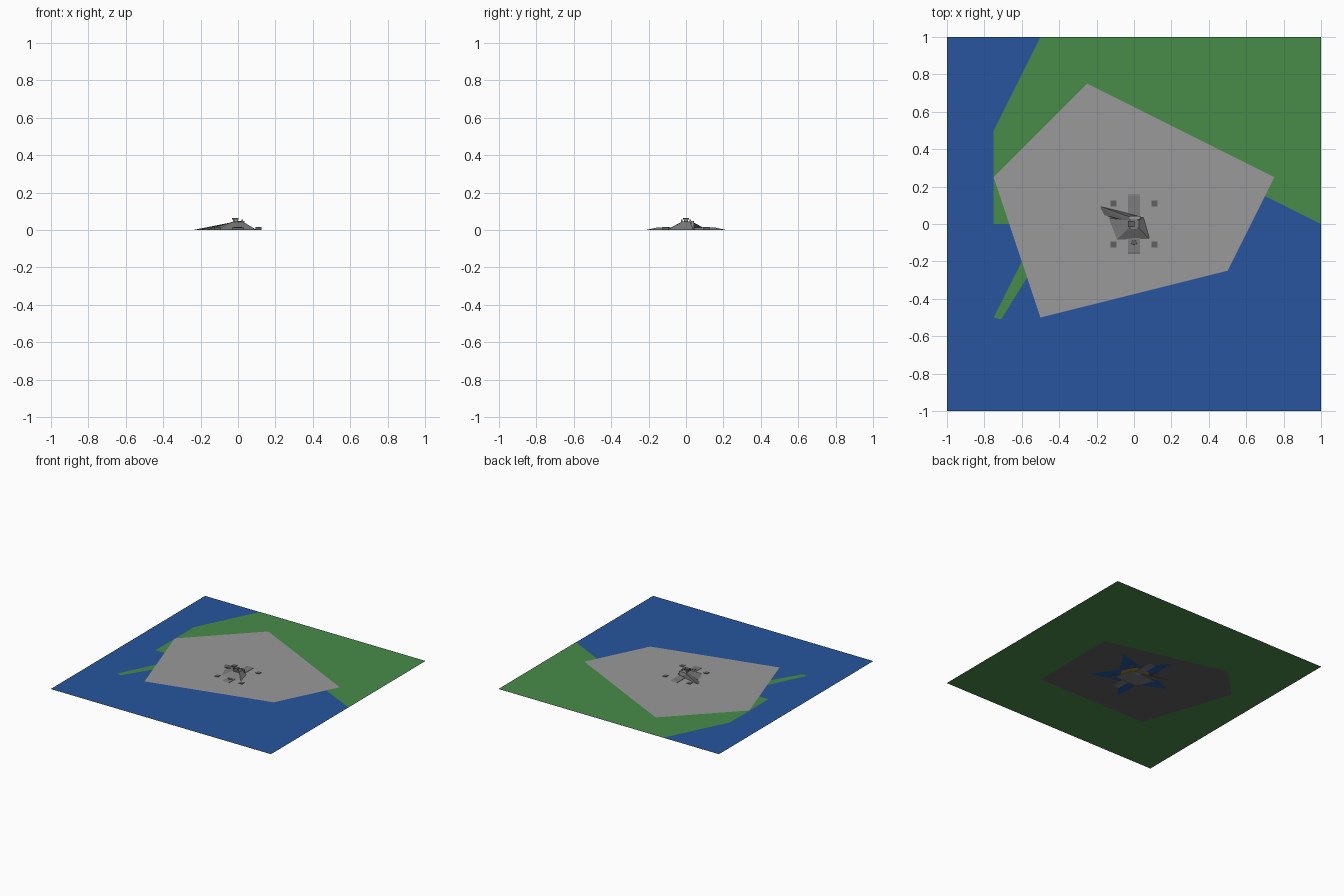
import bpy, bmesh, math

if "Cube" in bpy.data.objects:
    bpy.data.objects.remove(bpy.data.objects["Cube"])

def mat(name, c):
    m = bpy.data.materials.new(name)
    m.diffuse_color = (*c, 1)
    m.use_nodes = True
    m.node_tree.nodes["Principled BSDF"].inputs["Base Color"].default_value = m.diffuse_color
    return m

BLUE = mat("water", (0.02, 0.09, 0.34))
GREEN = mat("grass", (0.065, 0.26, 0.065))
STONE = mat("stone", (0.32, 0.32, 0.32))
DARK = mat("dark_stone", (0.12, 0.12, 0.12))
OCHRE = mat("ochre", (0.4, 0.25, 0.02))
MID = mat("mid_stone", (0.2, 0.2, 0.2))

def mesh(name, verts, faces, m=None, recalc=True):
    me = bpy.data.meshes.new(name)
    me.from_pydata(verts, [], faces)
    if recalc:
        bm = bmesh.new()
        bm.from_mesh(me)
        bmesh.ops.recalc_face_normals(bm, faces=bm.faces)
        bm.to_mesh(me)
        bm.free()
    ob = bpy.data.objects.new(name, me)
    bpy.context.collection.objects.link(ob)
    if m:
        me.materials.append(m)
    return ob

def sheet(name, pts, z, m):
    """Flat polygon facing up."""
    area = sum(a[0] * b[1] - b[0] * a[1] for a, b in zip(pts, pts[1:] + pts[:1]))
    if area < 0:
        pts = pts[::-1]
    return mesh(name, [(x, y, z) for x, y in pts], [list(range(len(pts)))], m, False)

def frustum(name, base, top, z0, z1, m):
    """Solid between two outlines with the same point count."""
    n = len(base)
    v = [(x, y, z0) for x, y in base] + [(x, y, z1) for x, y in top]
    f = [list(range(n)), list(range(n, 2 * n))]
    f += [[i, (i + 1) % n, n + (i + 1) % n, n + i] for i in range(n)]
    return mesh(name, v, f, m)

def rect(cx, cy, hx, hy):
    return [(cx - hx, cy - hy), (cx + hx, cy - hy), (cx + hx, cy + hy), (cx - hx, cy + hy)]

def box(name, cx, cy, hx, hy, z0, z1, m):
    return frustum(name, rect(cx, cy, hx, hy), rect(cx, cy, hx, hy), z0, z1, m)

# stacked map layers
plateau = [(-0.25, 0.75), (-0.75, 0.25), (-0.5, -0.5), (0.5, -0.25), (0.75, 0.25)]
land = [(-0.5, 1), (-0.75, 0.5), (-0.75, 0), (-0.5, 0), (-0.75, -0.5), (-0.71, -0.51),
        (-0.5, -0.17), (-0.25, 0), (0.5, 0.25), (1, 0), (1, 1)]
sheet("seabed", rect(0, 0, 1, 1), 0.006, GREEN)
sheet("sea", rect(0, 0, 1, 1), 0.008, BLUE)
sheet("land", land, 0.0095, GREEN)
sheet("plateau", plateau, 0.012, STONE)

# underside layers
sheet("lower_plateau", [(-0.5, 0.5), (-0.75, 0.25), (-0.5, -0.5), (0.5, -0.5), (0.5, 0.25)], 0.004, DARK)
star = [((0.33 if i % 2 else 0.14) * math.cos(i * math.pi / 5),
         (0.33 if i % 2 else 0.14) * math.sin(i * math.pi / 5)) for i in range(10)]
sheet("lower_pond", star, 0.003, BLUE)
sheet("lower_court", [(0.12 * math.cos(i * math.pi / 3), 0.12 * math.sin(i * math.pi / 3))
                      for i in range(6)], 0.002, OCHRE)

# long causeway with sloping ends
frustum("causeway", rect(0, 0, 0.031, 0.215), rect(0, 0, 0.031, 0.15), 0, 0.0145, MID)

# four corner posts
for sx in (-1, 1):
    for sy in (-1, 1):
        box("corner_post", sx * 0.11, sy * 0.11, 0.016, 0.016, 0, 0.0155, DARK)

# sloping central mound and its long ridge
frustum("mound", [(-0.17, 0.035), (-0.115, -0.105), (0.1, -0.1), (0.06, 0.04)],
        [(-0.025, 0.02), (-0.025, -0.02), (0.025, -0.02), (0.025, 0.02)], 0, 0.045, MID)
mesh("west_ridge", [(-0.24, 0.115, 0), (-0.21, 0.06, 0), (0.03, -0.01, 0), (0.045, 0.045, 0),
                    (0.0, 0.03, 0.046), (-0.01, 0.01, 0.046)],
     [(0, 1, 2, 3), (0, 1, 5), (0, 5, 4), (0, 4, 3), (1, 2, 5), (2, 3, 4, 5)], DARK)
mesh("south_ridge", [(0.1, -0.105, 0), (0.0, -0.03, 0), (0.05, 0.03, 0), (0.01, 0.0, 0.046)],
     [(0, 1, 2), (0, 1, 3), (1, 2, 3), (0, 2, 3)], DARK)

# terraces, north hall and south drum
box("terrace", 0, 0, 0.026, 0.026, 0.03, 0.046, MID)
box("north_wall", 0.005, 0.036, 0.03, 0.008, 0, 0.047, STONE)
frustum("south_drum", [(0.022 * math.cos(i * math.pi / 4), -0.1 + 0.014 * math.sin(i * math.pi / 4)) for i in range(8)],
        [(0.018 * math.cos(i * math.pi / 4), -0.1 + 0.012 * math.sin(i * math.pi / 4)) for i in range(8)],
        0, 0.017, DARK)

# open tower on the summit
for sx in (-1, 1):
    for sy in (-1, 1):
        box("tower_post", sx * 0.022, sy * 0.022, 0.004, 0.004, 0.045, 0.057, STONE)
box("tower_core", -0.012, 0, 0.012, 0.012, 0.045, 0.055, STONE)
box("tower_roof", -0.014, 0, 0.018, 0.015, 0.055, 0.064, DARK)
